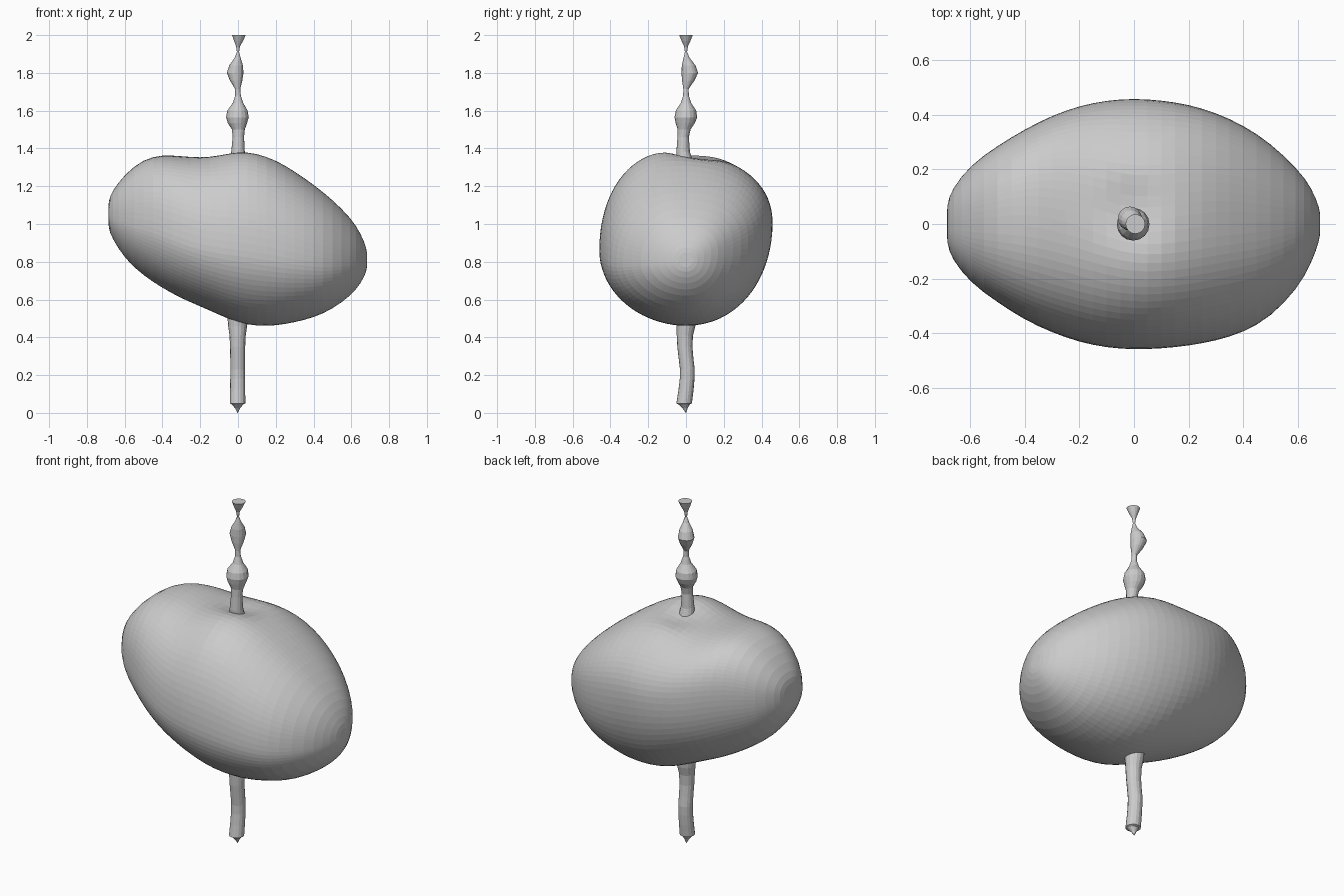
import bpy
import bmesh
from math import sin, cos, pi, exp


def loft(name, rings, levels=0):
    """Skin a list of closed rings and cap both ends."""
    bm = bmesh.new()
    rows = [[bm.verts.new(p) for p in ring] for ring in rings]
    n = len(rows[0])
    for a, b in zip(rows, rows[1:]):
        for i in range(n):
            j = (i + 1) % n
            bm.faces.new((a[i], a[j], b[j], b[i]))
    for ring in (rows[0], rows[-1]):
        c = bm.verts.new(sum((v.co for v in ring), ring[0].co * 0) / n)
        for i in range(n):
            bm.faces.new((ring[i], ring[(i + 1) % n], c))
    bmesh.ops.recalc_face_normals(bm, faces=bm.faces)
    mesh = bpy.data.meshes.new(name)
    bm.to_mesh(mesh)
    bm.free()
    ob = bpy.data.objects.new(name, mesh)
    bpy.context.collection.objects.link(ob)
    if levels:
        mod = ob.modifiers.new("smooth", 'SUBSURF')
        mod.levels = mod.render_levels = levels
    return ob


def body_ring(x, top, bottom, front, back, crest, n=40):
    """Four superelliptic quarters; the widest points lean front-low, back-high."""
    mid = (top + bottom) / 2
    lean = 0.075 * (back - front) / 0.9
    left = min(1, max(0, -x / 0.4))
    ring = []
    for i in range(n):
        t = 2 * pi * i / n
        s, c = sin(t), cos(t)
        if c > 0:   # shoulders: fuller on the left lobe and at the back right
            e = 0.95 - 0.13 * left if s < 0 else 0.95 - 0.13 * min(1, abs(x) / 0.25)
        else:       # underside: slightly chamfered at the front
            e = 1.03 if s < 0 else 0.95
        low = crest if c > 0 else 0.0
        side_y, side_z = (back, mid + lean) if s > 0 else (front, mid - lean)
        end = top if c > 0 else bottom
        y = low + (side_y * 1.012 - low) * abs(s) ** e
        z = side_z + (end - side_z) * abs(c) ** e
        if c > 0:   # hollow around the upper stem
            z -= 0.07 * exp(-(x * x + (y - 0.05) ** 2) / 0.008)
        ring.append((x, y, z))
    return ring


def stem_ring(z, r, x, y, n=16):
    return [(x + r * cos(2 * pi * i / n), y + r * sin(2 * pi * i / n), z) for i in range(n)]


# Lumpy tilted body: x, top, bottom, front, back, crest
sections = [
    (-.686, 1.12, .98, -.07, .07, .00), (-.67, 1.17, .93, -.125, .125, .01),
    (-.60, 1.265, .815, -.215, .215, .02), (-.50, 1.345, .725, -.285, .285, .03),
    (-.40, 1.368, .66, -.35, .345, .04), (-.30, 1.36, .605, -.395, .395, .02),
    (-.20, 1.352, .563, -.43, .43, -.01), (-.10, 1.368, .518, -.45, .45, -.05),
    (0, 1.392, .475, -.457, .457, -.08), (.10, 1.38, .458, -.453, .45, -.08),
    (.20, 1.34, .46, -.443, .435, -.07), (.30, 1.28, .478, -.425, .405, -.05),
    (.40, 1.21, .503, -.395, .36, -.04), (.50, 1.13, .548, -.34, .295, -.03),
    (.60, 1.03, .622, -.235, .20, -.01), (.65, .95, .685, -.145, .135, 0),
    (.683, .87, .75, -.055, .055, 0),
]
loft("body", [body_ring(*s) for s in sections], 1)

# Beaded upper stem: z, radius, x, y
upper = [
    (1.22, .055, 0, 0), (1.30, .047, 0, 0), (1.38, .036, 0, -.015),
    (1.46, .030, .002, -.015), (1.50, .034, .002, -.01), (1.535, .051, -.003, -.004),
    (1.565, .060, -.003, -.001), (1.60, .054, -.003, 0), (1.64, .028, 0, 0), (1.68, .015, 0, 0),
    (1.715, .014, -.002, 0), (1.76, .033, -.01, .012), (1.80, .044, -.015, .02),
    (1.84, .036, -.01, .014), (1.88, .016, -.002, .003), (1.91, .006, 0, 0),
    (1.94, .010, 0, 0), (1.97, .024, .003, 0), (2.0, .036, .005, 0),
]
loft("upper_stem", [stem_ring(*s) for s in upper])

# Wavy lower stem with a pointed foot
lower = [
    (0, .001, -.002, 0), (.025, .014, -.002, -.005), (.045, .03, -.002, -.01),
    (.05, .041, -.002, -.01), (.12, .040, -.002, 0), (.18, .039, -.002, .006),
    (.23, .039, -.002, .007), (.29, .039, -.002, 0), (.35, .040, -.002, -.006),
    (.41, .043, -.002, -.006), (.46, .050, -.002, 0), (.53, .058, 0, 0),
]
loft("lower_stem", [stem_ring(*s) for s in lower])
